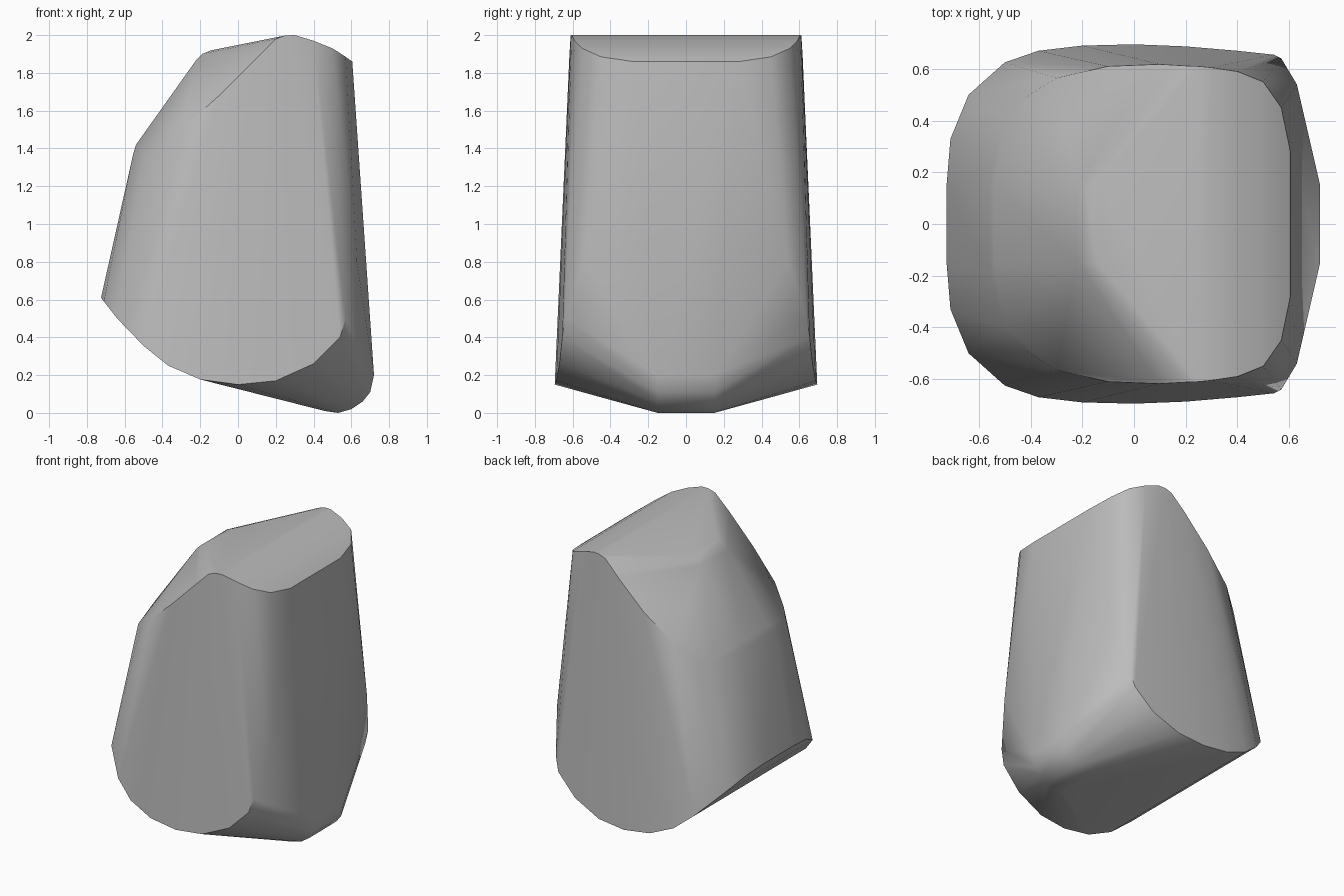
import bpy, bmesh, math

cube = bpy.data.objects.get("Cube")
if cube:
    bpy.data.objects.remove(cube)

# Half outlines (x, y, z) of the tapered body; mirrored across y
keel = [(.46, .15, .01), (.53, .15, 0), (.6, .15, .02), (.66, .15, .06),
        (.7, .15, .11), (.72, .15, .2)]
lower_rim = [(-.725, .15, .61), (-.71, .33, .59), (-.64, .5, .5), (-.5, .625, .355),
             (-.37, .67, .25), (-.2, .69, .177), (0, .695, .15), (.2, .687, .17),
             (.4, .67, .26), (.54, .655, .4), (.57, .64, .5), (.63, .54, .8)]
upper_rim = [(.605, .28, 1.86), (.57, .45, 1.885), (.5, .55, 1.93), (.4, .59, 1.97),
             (.3, .605, 2), (.25, .61, 1.998), (.2, .612, 1.98)]
shoulder = [(.1, .618, 1.88), (-.1, .61, 1.68), (-.3, .565, 1.5), (-.42, .49, 1.39),
            (-.5, .4, 1.36), (-.555, .2, 1.37), (-.54, .15, 1.42)]
crown = [(-.22, .15, 1.87), (-.19, .15, 1.9), (-.14, .15, 1.92)]

# Wrap a taut skin around the outlines
bm = bmesh.new()
for x, y, z in keel + lower_rim + upper_rim + shoulder + crown:
    for side in (1, -1):
        bm.verts.new((x, y * side, z))
hull = bmesh.ops.convex_hull(bm, input=bm.verts[:])
loose = {g for g in hull["geom_interior"] + hull["geom_unused"]
         if isinstance(g, bmesh.types.BMVert)}
bmesh.ops.delete(bm, geom=list(loose), context='VERTS')
bmesh.ops.dissolve_limit(bm, angle_limit=math.radians(1),
                         verts=bm.verts[:], edges=bm.edges[:])
bmesh.ops.recalc_face_normals(bm, faces=bm.faces[:])
mesh = bpy.data.meshes.new("faceted_body")
bm.to_mesh(mesh)
bm.free()
body = bpy.data.objects.new("faceted_body", mesh)
bpy.context.collection.objects.link(body)

# Plain grey surface
grey = bpy.data.materials.new("plain_grey")
grey.use_nodes = True
colour = (.5, .5, .5, 1)
grey.diffuse_color = colour
grey.node_tree.nodes["Principled BSDF"].inputs["Base Color"].default_value = colour
mesh.materials.append(grey)

# Smooth the rounded bands, keep the rims sharp
bpy.ops.object.select_all(action='DESELECT')
body.select_set(True)
bpy.context.view_layer.objects.active = body
bpy.ops.object.shade_smooth_by_angle(angle=math.radians(40))
